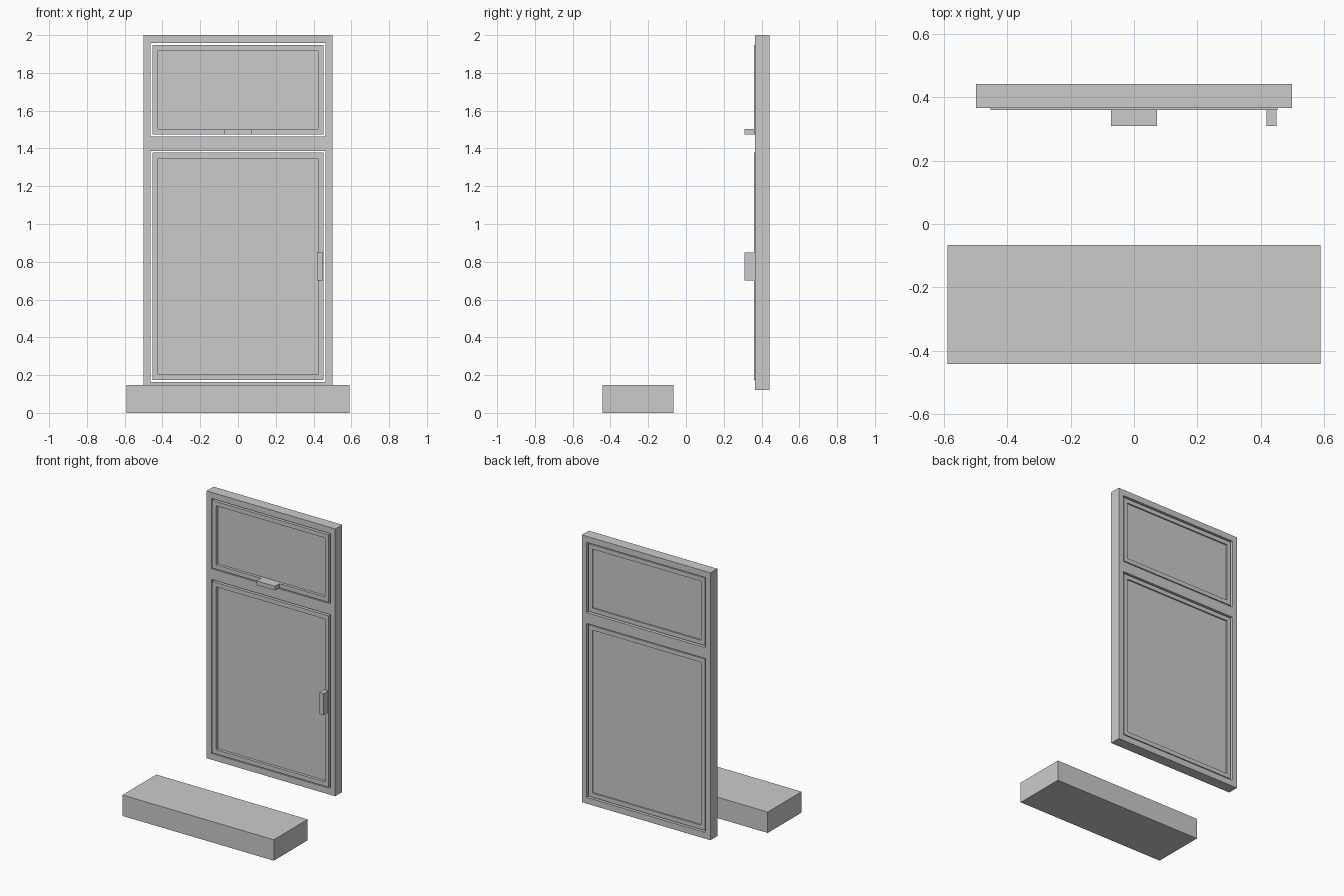
import bpy
import bmesh

default = bpy.data.objects.get("Cube")
if default:
    bpy.data.objects.remove(default, do_unlink=True)

# One plain grey for everything
grey = bpy.data.materials.new("plain_grey")
grey.use_nodes = True
GREY = (0.6, 0.6, 0.6, 1)
grey.diffuse_color = GREY
grey.node_tree.nodes["Principled BSDF"].inputs["Base Color"].default_value = GREY


def panel(name, xs, zs, y0, y1, holes=()):
    """Slab split by the lines xs and zs, with the listed cells left open."""
    bm = bmesh.new()
    grid = [[bm.verts.new((x, y0, z)) for z in zs] for x in xs]
    for i in range(len(xs) - 1):
        for j in range(len(zs) - 1):
            if (i, j) not in holes:
                bm.faces.new((grid[i][j], grid[i + 1][j],
                              grid[i + 1][j + 1], grid[i][j + 1]))
    back = bmesh.ops.extrude_face_region(bm, geom=bm.faces[:], use_keep_orig=True)
    moved = [v for v in back["geom"] if isinstance(v, bmesh.types.BMVert)]
    bmesh.ops.translate(bm, verts=moved, vec=(0, y1 - y0, 0))
    bmesh.ops.recalc_face_normals(bm, faces=bm.faces[:])
    mesh = bpy.data.meshes.new(name)
    bm.to_mesh(mesh)
    bm.free()
    mesh.materials.append(grey)
    obj = bpy.data.objects.new(name, mesh)
    bpy.context.collection.objects.link(obj)
    return obj


def sash(name, z0, z1):
    """Rim with a thinner glass pane set into it."""
    half, rim = 0.453, 0.03
    inner = half - rim
    panel(name + "_sash", (-half, -inner, inner, half),
          (z0, z0 + rim, z1 - rim, z1), 0.36, 0.437, holes={(1, 1)})
    panel(name + "_glass", (-inner, inner), (z0 + rim, z1 - rim), 0.38, 0.427)


# Outer frame with a lower and an upper opening
panel("window_frame", (-0.5, -0.462, 0.462, 0.5),
      (0.12, 0.164, 1.387, 1.463, 1.957, 2.0), 0.366, 0.443,
      holes={(1, 1), (1, 3)})

# Opening sashes
sash("lower", 0.173, 1.378)
sash("upper", 1.473, 1.948)

# Handles
panel("upper_handle", (-0.072, 0.072), (1.474, 1.504), 0.309, 0.36)
panel("lower_handle", (0.418, 0.45), (0.70, 0.85), 0.309, 0.36)

# Window sill standing in front
panel("window_sill", (-0.589, 0.589), (0, 0.147), -0.443, -0.067)
